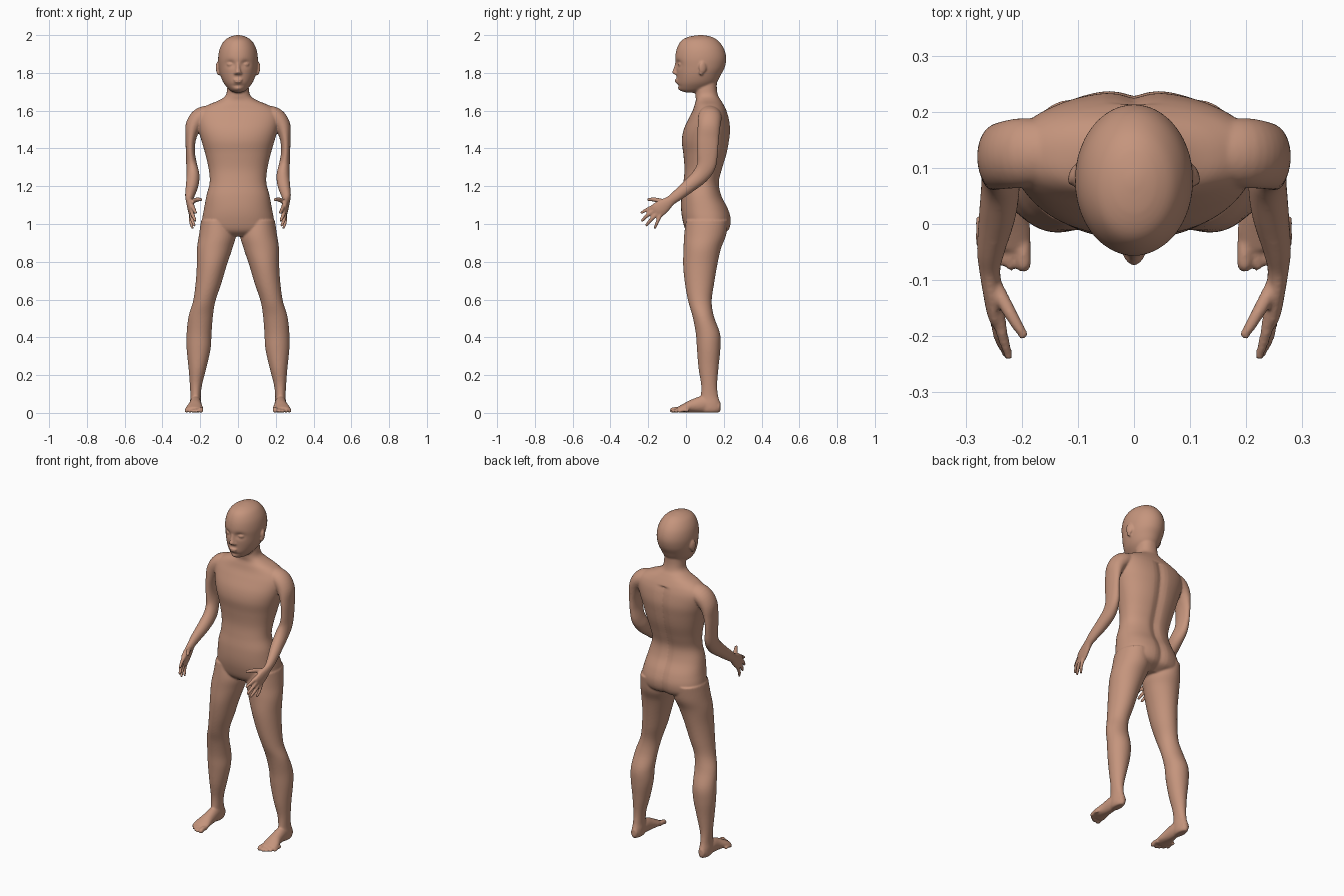
import bpy, bmesh, math
from mathutils import Vector, Matrix

bm = bmesh.new()


def spline(keys, steps=5):
    """Catmull-Rom samples through tuples of numbers."""
    out = []
    for i in range(len(keys) - 1):
        p = [keys[max(0, min(len(keys) - 1, i + k))] for k in (-1, 0, 1, 2)]
        for s in range(steps):
            t = s / steps
            out.append([0.5 * (2 * b + (c - a) * t + (2 * a - 5 * b + 4 * c - d) * t * t
                               + (3 * b - a - 3 * c + d) * t ** 3) for a, b, c, d in zip(*p)])
    out.append(list(keys[-1]))
    return out


def loft(keys, side=1, level=False, power=2.0, sides=40, steps=5, shape=None):
    """Skin through ellipses (x, y, z, ra, rb); level keeps every ring horizontal."""
    pts = spline(keys, steps)
    rings = []
    for i, (x, y, z, ra, rb) in enumerate(pts):
        a, b = pts[max(0, i - 1)], pts[min(len(pts) - 1, i + 1)]
        n = Vector((0, 0, 1)) if level else (Vector(b[:3]) - Vector(a[:3])).normalized()
        u = (Vector((1, 0, 0)) - n * n.x).normalized()
        v = n.cross(u)
        ring = []
        for k in range(sides):
            t = 2 * math.pi * k / sides
            c, s = math.cos(t), math.sin(t)
            c = math.copysign(abs(c) ** (2 / power), c)
            s = math.copysign(abs(s) ** (2 / power), s)
            p = Vector((x, y, z)) + u * c * max(ra, .002) + v * s * max(rb, .002)
            if shape:
                p = shape(p)
            ring.append(bm.verts.new((p.x * side, p.y, p.z)))
        rings.append(ring)
    for r, q in zip(rings, rings[1:]):
        for k in range(sides):
            j = (k + 1) % sides
            bm.faces.new((r[k], r[j], q[j], q[k]))
    bm.faces.new(rings[0][::-1])
    bm.faces.new(rings[-1])


def box_rings(rows):
    """(x0, x1, y0, y1, z) extents to ring keys."""
    return [((a + b) / 2, (c + d) / 2, z, (b - a) / 2, (d - c) / 2) for a, b, c, d, z in rows]


def blob(pos, radii, rot=0):
    m = Matrix.Translation(pos) @ Matrix.Rotation(rot, 4, 'Z') @ Matrix.Diagonal((*radii, 1))
    bmesh.ops.create_uvsphere(bm, u_segments=24, v_segments=16, radius=1, matrix=m)


def bump(p, x, z, wx, wz):
    return math.exp(-((p.x - x) / wx) ** 2 - ((p.z - z) / wz) ** 2)


# head, with eye sockets, nose bridge and chin pressed into the front
def face(p):
    if p.y < 0.04:
        p.y += 0.014 * (bump(p, .04, 1.848, .022, .017) + bump(p, -.04, 1.848, .022, .017))
        p.y -= 0.006 * bump(p, 0, 1.75, .025, .012) + 0.006 * bump(p, 0, 1.715, .02, .012)
        p.y += 0.006 * bump(p, 0, 1.732, .03, .006)
    return p


loft(box_rings([(-.01, .01, .065, .09, 2.0), (-.042, .042, .015, .135, 1.991),
                (-.073, .073, -.025, .17, 1.97), (-.096, .096, -.048, .2, 1.93),
                (-.105, .105, -.057, .213, 1.88), (-.102, .102, -.053, .205, 1.83),
                (-.094, .094, -.05, .185, 1.79), (-.078, .078, -.046, .163, 1.75),
                (-.055, .055, -.038, .13, 1.72), (-.035, .035, -.022, .09, 1.703),
                (-.012, .012, .01, .05, 1.695)]),
     level=True, sides=72, steps=8, shape=face)
loft([(0, -.045, 1.86, .009, .01), (0, -.052, 1.825, .011, .013),
      (0, -.06, 1.802, .016, .014), (0, -.05, 1.792, .012, .01)], level=True)  # nose
for z, w in ((1.764, .025), (1.753, .021)):  # lips
    blob((0, -.048, z), (w, .012, .0055))
for s in (-1, 1):
    blob((s * .013, -.052, 1.798), (.009, .011, .008))            # nostril wing
    blob((s * .04, -.026, 1.845), (.02, .017, .012), s * .25)      # closed eye
    blob((s * .107, .088, 1.828), (.009, .021, .031), s * .35)     # ear
    blob((s * .104, .08, 1.802), (.008, .012, .016), s * .3)       # ear lobe


# torso with a soft spine furrow
def back(p):
    if p.y > .12 and p.z < 1.6:
        p.y -= .012 * math.exp(-(p.x / .025) ** 2)
    return p


loft(box_rings([(-.055, .055, .045, .165, 1.78), (-.057, .057, .048, .163, 1.72),
                (-.066, .066, .05, .17, 1.68), (-.1, .1, .052, .185, 1.655),
                (-.16, .16, .045, .2, 1.63), (-.205, .205, .035, .215, 1.60),
                (-.22, .22, .015, .228, 1.56), (-.21, .21, -.012, .236, 1.5),
                (-.193, .193, -.022, .23, 1.44), (-.173, .173, -.014, .217, 1.37),
                (-.155, .155, -.008, .193, 1.29), (-.15, .15, -.014, .177, 1.22),
                (-.167, .167, -.024, .19, 1.15), (-.18, .18, -.026, .225, 1.08),
                (-.19, .19, -.018, .24, 1.02), (-.185, .185, 0, .225, .965),
                (-.12, .12, .035, .17, .935)]),
     level=True, power=2.25, sides=64, shape=back)

for s in (-1, 1):
    # leg
    loft(box_rings([(.03, .195, .0, .222, 1.02), (.012, .207, -.01, .212, .94),
                    (.03, .217, -.013, .185, .87), (.06, .218, -.015, .165, .78),
                    (.09, .225, -.005, .148, .68), (.12, .238, .012, .136, .59),
                    (.133, .262, .035, .148, .51), (.14, .272, .052, .18, .42),
                    (.145, .272, .058, .182, .34), (.167, .262, .066, .172, .24),
                    (.19, .255, .08, .165, .15), (.197, .252, .078, .17, .09),
                    (.195, .255, .07, .182, .05), (.197, .254, .075, .184, .018),
                    (.205, .246, .085, .175, .002)]), s, level=True)
    # foot
    loft([(.225, .178, .03, .02, .026), (.225, .1, .045, .03, .043), (.226, .04, .037, .035, .036),
          (.23, -.01, .025, .046, .023), (.232, -.045, .016, .044, .014)], s)
    # toes
    for x, y, r in ((.197, -.085, .0135), (.22, -.083, .0095), (.238, -.075, .009),
                    (.256, -.062, .009), (.273, -.045, .009)):
        loft([(x, y + .06, r + .004, r, r), (x, y + .03, r + .005, r, r),
              (x, y + .01, r, r, r), (x, y, r, r * .5, r * .5)], s, sides=16)
    # arm and palm
    loft([(.13, .13, 1.585, .045, .055), (.195, .127, 1.567, .05, .062),
          (.235, .122, 1.52, .043, .06), (.25, .117, 1.45, .028, .057),
          (.252, .115, 1.38, .024, .054), (.245, .108, 1.31, .029, .05),
          (.238, .075, 1.255, .034, .044), (.243, .02, 1.205, .033, .037),
          (.255, -.045, 1.152, .025, .03), (.257, -.08, 1.125, .019, .027),
          (.253, -.115, 1.098, .017, .037), (.248, -.15, 1.073, .015, .042),
          (.246, -.167, 1.06, .009, .034)], s)
    # fingers: knuckle, middle joint, tip
    for k, m, t, r in (((.243, -.15, 1.1), (.235, -.195, 1.082), (.222, -.24, 1.057), .0105),
                       ((.246, -.155, 1.08), (.24, -.2, 1.05), (.225, -.235, 1.015), .011),
                       ((.248, -.15, 1.06), (.244, -.183, 1.025), (.23, -.213, .99), .0105),
                       ((.25, -.135, 1.05), (.25, -.152, 1.01), (.24, -.166, .975), .0095),
                       ((.25, -.105, 1.115), (.22, -.16, 1.128), (.194, -.203, 1.13), .012)):
        loft([(*k, r * 1.15, r * 1.15), (*m, r, r), (*t, r * .7, r * .7)], s, sides=16)

bmesh.ops.recalc_face_normals(bm, faces=bm.faces)
mesh = bpy.data.meshes.new("mannequin_body")
bm.to_mesh(mesh)
bm.free()
body = bpy.data.objects.new("mannequin_body", mesh)
bpy.context.collection.objects.link(body)

clay = bpy.data.materials.new("clay_tan")
clay.diffuse_color = (0.56, 0.30, 0.205, 1)
mesh.materials.append(clay)

# fuse the parts into one smooth skin
fuse = body.modifiers.new("fuse", 'REMESH')
fuse.mode = 'VOXEL'
fuse.voxel_size = 0.0052
fuse.use_smooth_shade = True
soft = body.modifiers.new("soften", 'SMOOTH')
soft.factor = 0.5
soft.iterations = 5
